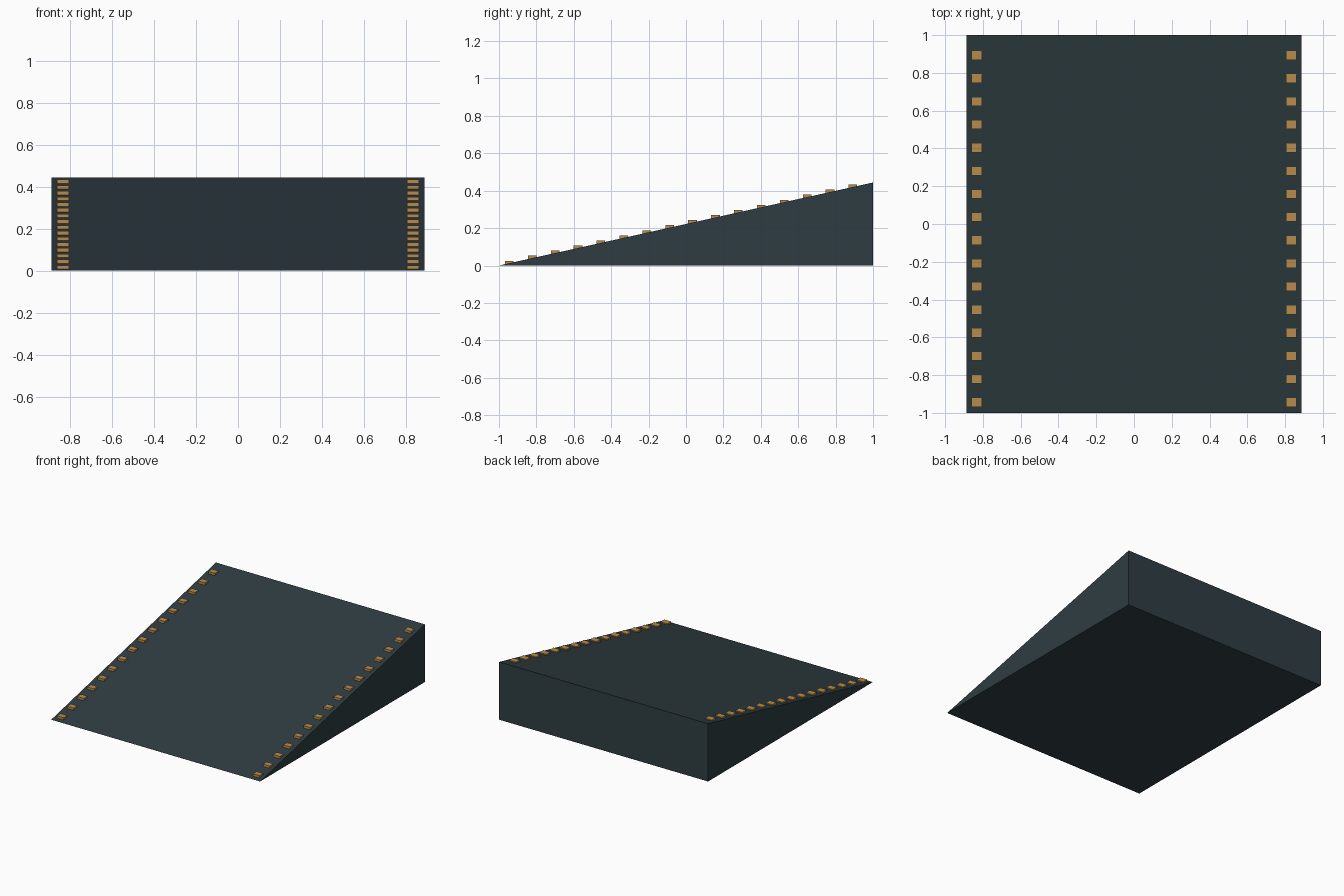
import bpy, bmesh

if "Cube" in bpy.data.objects:
    bpy.data.objects.remove(bpy.data.objects["Cube"])

W, H = 0.888, 0.444   # half width and rear height of the ramp


def material(name, rgb):
    m = bpy.data.materials.new(name)
    m.diffuse_color = (*rgb, 1)
    m.use_nodes = True
    m.node_tree.nodes["Principled BSDF"].inputs["Base Color"].default_value = m.diffuse_color
    return m


slate = material("dark_slate", (0.028, 0.046, 0.054))
amber = material("amber", (0.47, 0.26, 0.075))


def add_object(name, bm, mat):
    bmesh.ops.recalc_face_normals(bm, faces=bm.faces)
    mesh = bpy.data.meshes.new(name)
    bm.to_mesh(mesh)
    bm.free()
    mesh.materials.append(mat)
    ob = bpy.data.objects.new(name, mesh)
    bpy.context.collection.objects.link(ob)
    return ob


# Wedge body: triangular side profile extruded across the width
bm = bmesh.new()
side = bm.faces.new([bm.verts.new((-W, y, z)) for y, z in ((-1, 0), (1, 0), (1, H))])
ext = bmesh.ops.extrude_face_region(bm, geom=[side])
bmesh.ops.translate(bm, vec=(2 * W, 0, 0),
                    verts=[v for v in ext["geom"] if isinstance(v, bmesh.types.BMVert)])
add_object("ramp_body", bm, slate)

# Level marker blocks stepping up one edge, mirrored to the other
bm = bmesh.new()
for i in range(16):
    y = -0.945 + i * 0.1225
    surface = (y + 1) * H / 2
    block = bmesh.ops.create_cube(bm, size=1)["verts"]
    bmesh.ops.scale(bm, vec=(0.057, 0.046, 0.018), verts=block)
    bmesh.ops.translate(bm, vec=(0.833, y, surface + 0.004), verts=block)
markers = add_object("edge_markers", bm, amber)
markers.modifiers.new("mirror", 'MIRROR')
